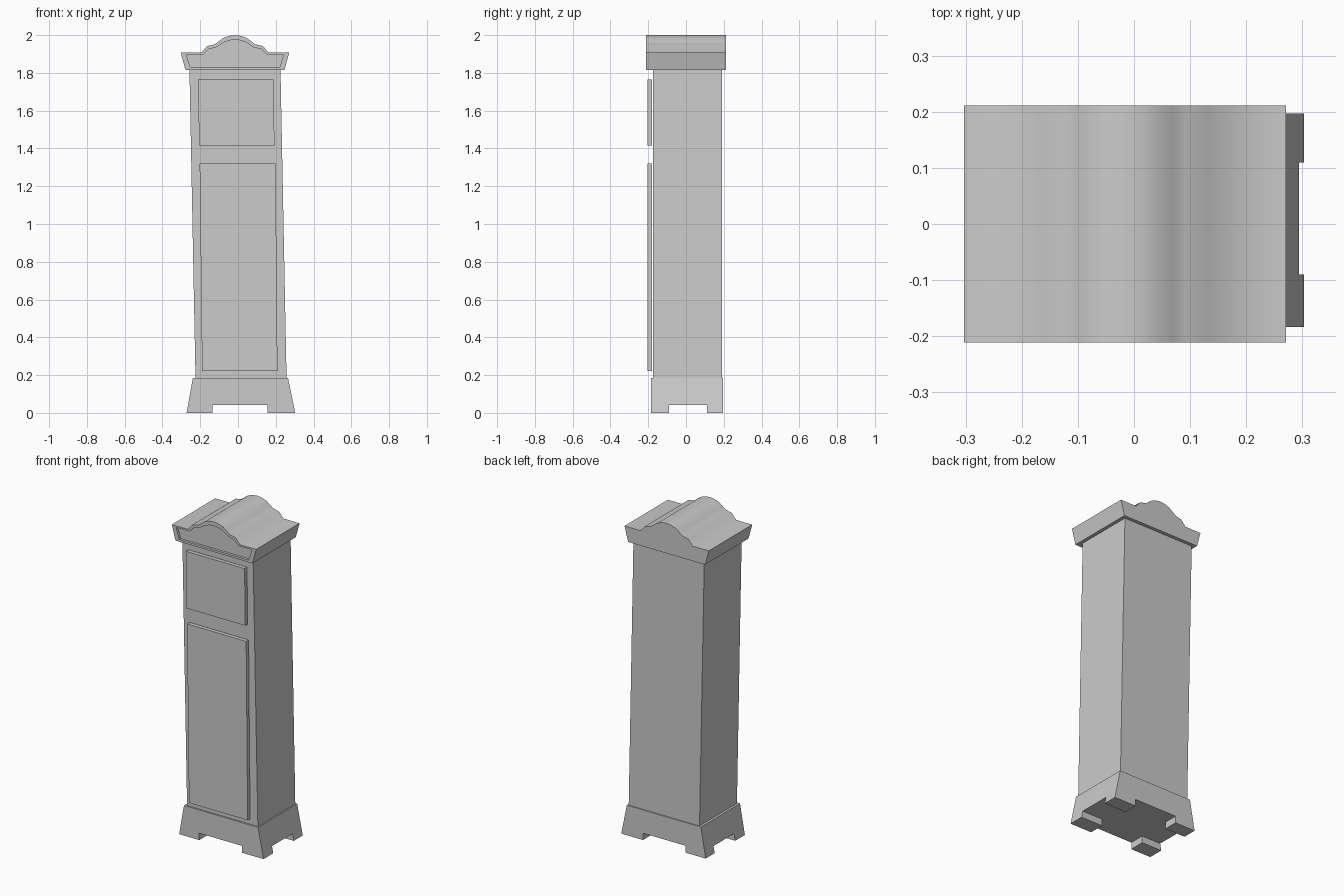
import bpy, bmesh, math

if "Cube" in bpy.data.objects:
    bpy.data.objects.remove(bpy.data.objects["Cube"])


def loft(name, loops):
    """Skin a list of loops (each a list of xyz points) and cap both ends."""
    bm = bmesh.new()
    rings = [[bm.verts.new(p) for p in loop] for loop in loops]
    for a, b in zip(rings, rings[1:]):
        for i in range(len(a)):
            j = (i + 1) % len(a)
            bm.faces.new((a[i], a[j], b[j], b[i]))
    bm.faces.new(rings[0])
    bm.faces.new(rings[-1])
    bmesh.ops.recalc_face_normals(bm, faces=bm.faces)
    mesh = bpy.data.meshes.new(name)
    bm.to_mesh(mesh)
    bm.free()
    obj = bpy.data.objects.new(name, mesh)
    bpy.context.collection.objects.link(obj)
    return obj


def front(profile, y):
    """Place an (x, z) front-view profile at depth y."""
    return [(x, y, z) for x, z in profile]


def prism(name, profile, y0, y1):
    return loft(name, [front(profile, y0), front(profile, y1)])


# Case: tall box leaning slightly to one side
prism("case", [(-0.225, 0.185), (0.257, 0.185), (0.225, 1.815), (-0.257, 1.815)],
      -0.174, 0.19)

# Door panels standing just proud of the case front
prism("lower_door", [(-0.190, 0.222), (0.209, 0.222), (0.199, 1.32), (-0.203, 1.32)],
      -0.205, -0.181)
prism("dial_door", [(-0.206, 1.415), (0.193, 1.415), (0.188, 1.765), (-0.211, 1.765)],
      -0.205, -0.181)

# Flared plinth, with a cross-shaped cut leaving four corner feet
plinth = prism("plinth", [(-0.272, 0), (0.303, 0), (0.265, 0.185), (-0.239, 0.185)],
               -0.184, 0.197)
x0, x1, y0, y1, far = -0.135, 0.155, -0.09, 0.11, 0.5
cross = [(x0, -far), (x1, -far), (x1, y0), (far, y0), (far, y1), (x1, y1),
         (x1, far), (x0, far), (x0, y1), (-far, y1), (-far, y0), (x0, y0)]
cutter = loft("plinth_cutter", [[(x, y, z) for x, y in cross] for z in (-0.1, 0.042)])
cutter.hide_render = True
cutter.hide_viewport = True
cut = plinth.modifiers.new("feet", 'BOOLEAN')
cut.operation = 'DIFFERENCE'
cut.solver = 'EXACT'
cut.object = cutter


# Hood: arched pediment with a recessed front
def mirrored(half, centre=-0.016):
    right = [(centre + x, z) for x, z in half]
    left = [(centre - x, z) for x, z in reversed(half) if x > 0]
    return right + left


outer = mirrored([(0.262, 1.815), (0.287, 1.907), (0.178, 1.907), (0.148, 1.942),
                  (0.108, 1.951), (0.085, 1.968), (0.062, 1.985), (0.032, 1.996), (0, 2.0)])
inner = mirrored([(0.236, 1.828), (0.258, 1.897), (0.168, 1.897), (0.138, 1.927),
                  (0.102, 1.934), (0.08, 1.948), (0.058, 1.962), (0.03, 1.972), (0, 1.976)])
hood = loft("hood", [front(outer, 0.211), front(outer, -0.211),
                     front(inner, -0.211), front(inner, -0.196)])
bpy.context.view_layer.objects.active = hood
hood.select_set(True)
bpy.ops.object.shade_smooth_by_angle(angle=math.radians(55))
